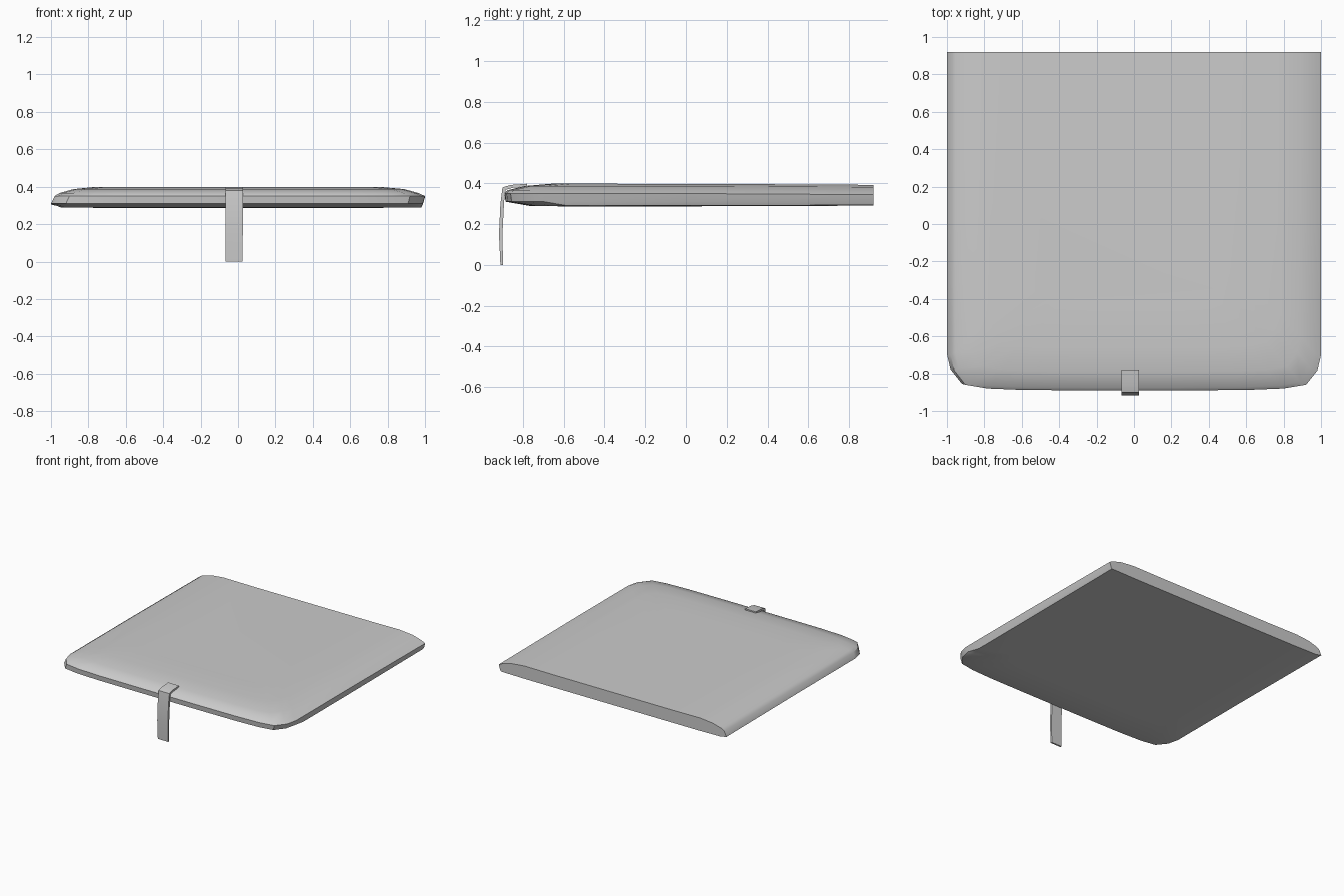
import bpy, bmesh
from math import radians

cube = bpy.data.objects.get("Cube")
if cube:
    bpy.data.objects.remove(cube, do_unlink=True)

GREY = (0.6, 0.6, 0.6, 1)
mat = bpy.data.materials.new("plain grey")
mat.use_nodes = True
mat.diffuse_color = GREY
mat.node_tree.nodes["Principled BSDF"].inputs["Base Color"].default_value = GREY


def finish(bm, name, angle):
    bmesh.ops.recalc_face_normals(bm, faces=bm.faces)
    mesh = bpy.data.meshes.new(name)
    bm.to_mesh(mesh)
    bm.free()
    mesh.materials.append(mat)
    obj = bpy.data.objects.new(name, mesh)
    bpy.context.collection.objects.link(obj)
    bpy.ops.object.select_all(action='DESELECT')
    obj.select_set(True)
    bpy.context.view_layer.objects.active = obj
    bpy.ops.object.shade_smooth_by_angle(angle=radians(angle))
    return obj


# Cushion: stacked outlines with rounded front corners and a straight back cut
BACK = 0.92
CORNER = [(1, 0.19), (0.98, 0.105), (0.92, 0.03), (0.8, 0.01), (0.6, 0.002), (0.25, 0)]
# left inset, right inset, front edge, height
RINGS = [
    (0.25, 0.25, -0.6, 0.287), (0.05, 0.02, -0.77, 0.29),
    (0.0, 0.012, -0.885, 0.31), (0.02, 0.0, -0.89, 0.35),
    (0.045, 0.035, -0.875, 0.366), (0.12, 0.11, -0.79, 0.387),
    (0.23, 0.23, -0.66, 0.398), (0.5, 0.5, -0.45, 0.396),
]


def outline(left, right, front, z):
    """Points from the back right corner round the front to the back left one."""
    half = [(1, BACK - front), (1, 0.9 - front / 2 - 0.45)] + CORNER
    pts = [(-x * (1 - left), front + y, z) for x, y in half]
    pts += [(x * (1 - right), front + y, z) for x, y in reversed(half)]
    # the back end is slightly thinner than the middle
    return [(x, y, z + (0.004 if z < 0.3 else -0.006) * max(0, y)) for x, y, z in pts]


bm = bmesh.new()
rings = [[bm.verts.new(p) for p in outline(*r)] for r in RINGS]
for low, high in zip(rings, rings[1:]):
    for i in range(len(low) - 1):
        bm.faces.new((low[i], low[i + 1], high[i + 1], high[i]))
# bottom and top middles, as strips across
for ring in (rings[0], rings[-1]):
    n = len(ring)
    for i in range(n // 2 - 1):
        bm.faces.new((ring[i], ring[i + 1], ring[n - 2 - i], ring[n - 1 - i]))
# flat back
bm.faces.new([r[0] for r in rings] + [r[-1] for r in reversed(rings)])
finish(bm, "cushion", 35)

# Strap: a bent band over the front edge, hanging to the floor
OUTER = [(-0.78, 0.398), (-0.86, 0.392), (-0.9, 0.38), (-0.91, 0.3), (-0.917, 0.15), (-0.91, 0)]
INNER = [(-0.897, 0), (-0.9, 0.15), (-0.892, 0.31), (-0.885, 0.368), (-0.85, 0.378), (-0.78, 0.384)]
bm = bmesh.new()
sides = [[bm.verts.new((x + 0.01 * (z - 0.4) * (x > 0), y, z)) for y, z in OUTER + INNER]
         for x in (-0.067, 0.028)]
n = len(OUTER + INNER)
for i in range(n):
    j = (i + 1) % n
    bm.faces.new((sides[0][i], sides[0][j], sides[1][j], sides[1][i]))
for side in sides:
    for i in range(len(OUTER) - 1):
        bm.faces.new((side[i], side[i + 1], side[n - 2 - i], side[n - 1 - i]))
finish(bm, "strap", 40)
